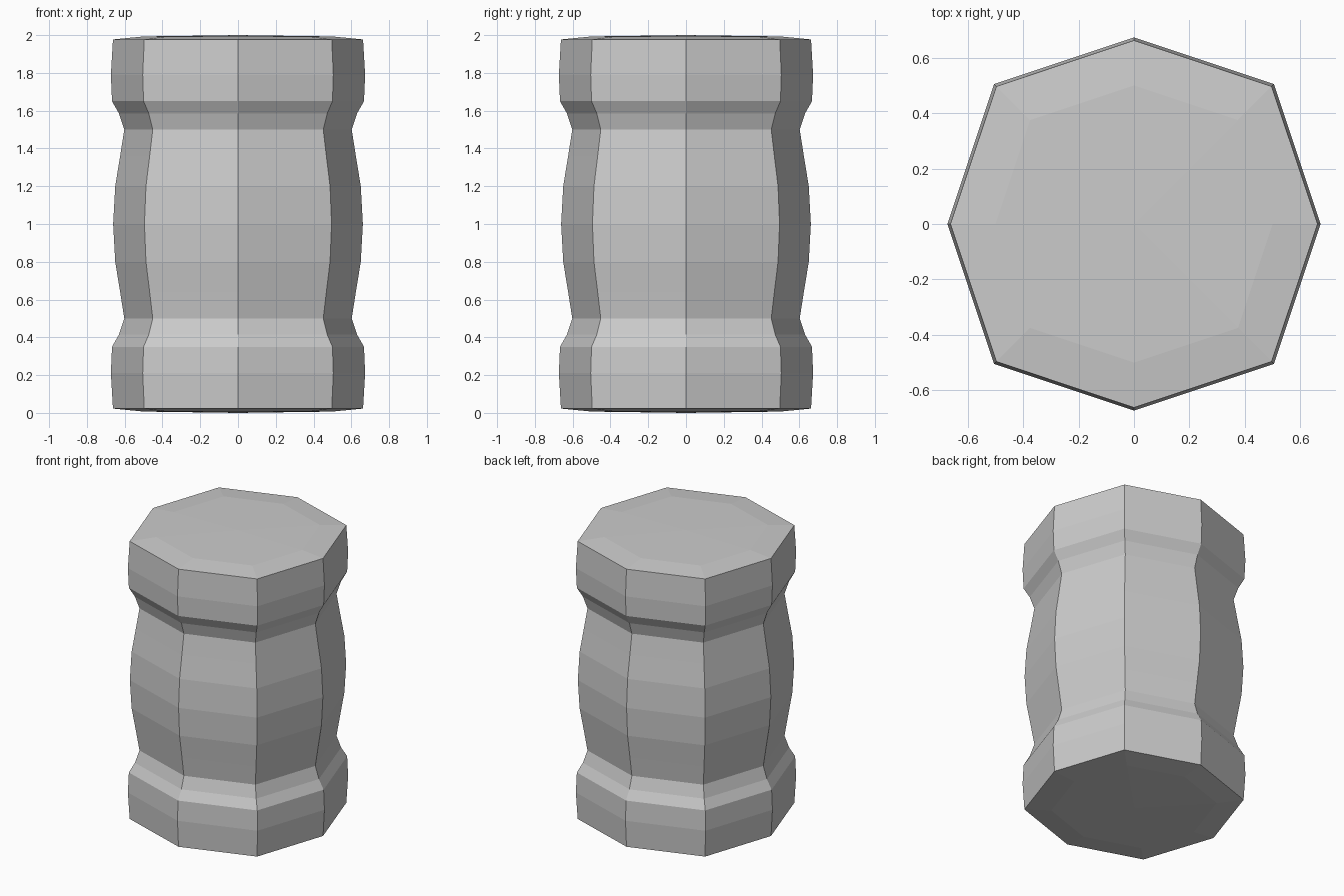
import bpy
import bmesh
from math import cos, sin, pi

cube = bpy.data.objects.get("Cube")
if cube:
    bpy.data.objects.remove(cube, do_unlink=True)

SIDES = 8
DIAGONAL = 1.06   # diagonal corners sit slightly further out

# Single plain grey
grey = bpy.data.materials.new("plain grey")
grey.use_nodes = True
colour = (0.6, 0.6, 0.6, 1)
grey.diffuse_color = colour
grey.node_tree.nodes["Principled BSDF"].inputs["Base Color"].default_value = colour

# Upper half profile (radius, height above the middle), mirrored for the lower half
upper = [(0.65, 0.2), (0.624, 0.36), (0.602, 0.5), (0.63, 0.585), (0.667, 0.65),
         (0.673, 0.79), (0.662, 0.977), (0.5, 0.993)]
profile = [(r, -h) for r, h in reversed(upper)] + [(0.661, 0)] + upper

bm = bmesh.new()


def ring(radius, height):
    verts = []
    for i in range(SIDES):
        r = radius * (DIAGONAL if i % 2 else 1)
        a = 2 * pi * i / SIDES
        verts.append(bm.verts.new((r * cos(a), r * sin(a), 1 + height)))
    return verts


# Side walls and shallow end slopes
rings = [ring(r, h) for r, h in profile]
for low, high in zip(rings, rings[1:]):
    for i in range(SIDES):
        j = (i + 1) % SIDES
        bm.faces.new((low[i], low[j], high[j], high[i]))

# Slightly domed end caps
for end, height in ((rings[0], 0), (rings[-1], 2)):
    centre = bm.verts.new((0, 0, height))
    for i in range(SIDES):
        bm.faces.new((end[i], end[(i + 1) % SIDES], centre))

bmesh.ops.recalc_face_normals(bm, faces=bm.faces)
mesh = bpy.data.meshes.new("barrel_body")
bm.to_mesh(mesh)
bm.free()
mesh.materials.append(grey)
barrel = bpy.data.objects.new("barrel_body", mesh)
bpy.context.collection.objects.link(barrel)
